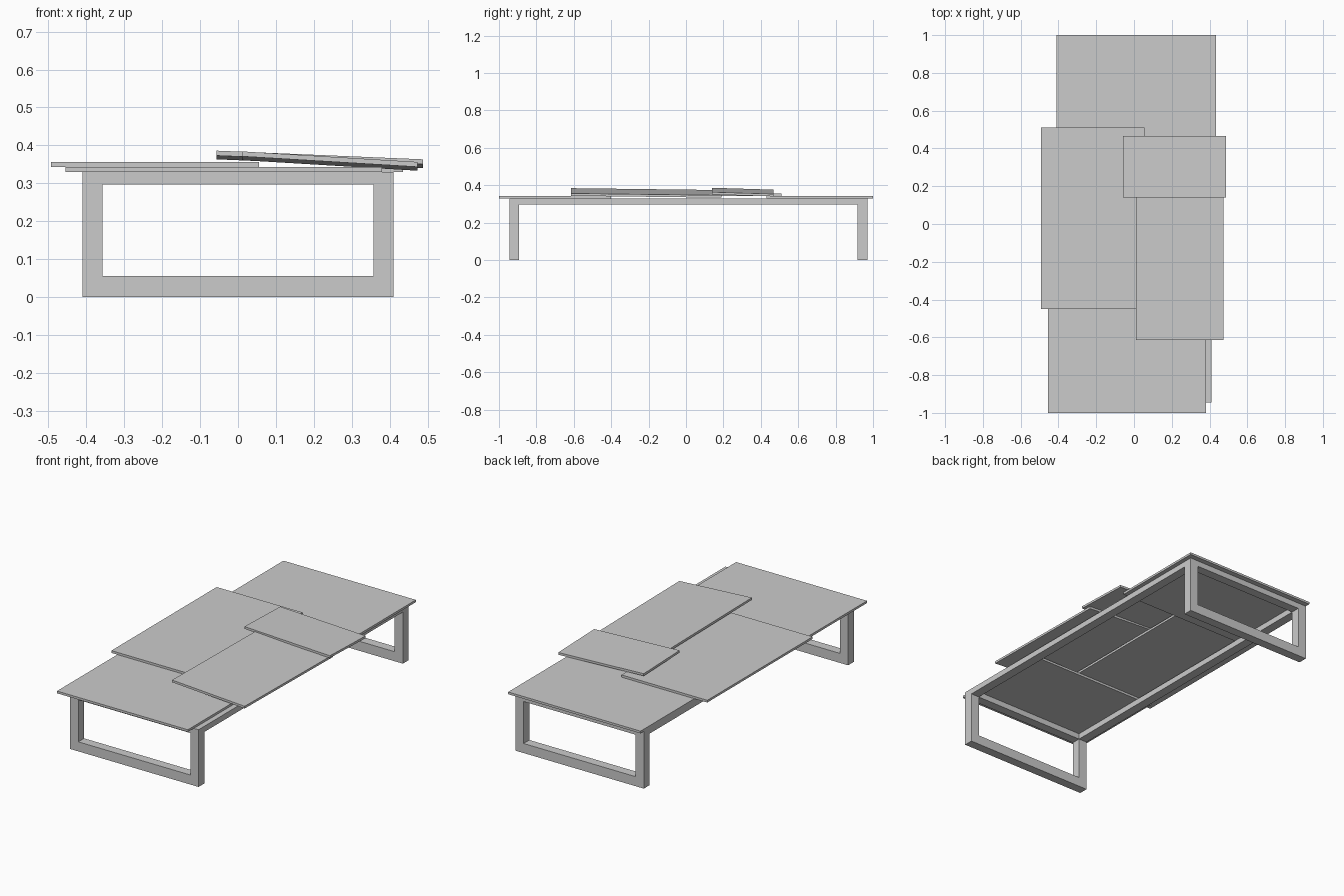
import bpy

if "Cube" in bpy.data.objects:
    bpy.data.objects.remove(bpy.data.objects["Cube"])


def add_mesh(name, verts, faces):
    mesh = bpy.data.meshes.new(name)
    mesh.from_pydata(verts, [], faces)
    mesh.update()
    obj = bpy.data.objects.new(name, mesh)
    bpy.context.collection.objects.link(obj)
    return obj


def board(name, x0, x1, y0, y1, z, thick=0.013, slope_x=0.0, slope_y=0.0):
    """Flat board; z is the underside height at (x0, y0), slopes tilt it."""
    corners = [(x0, y0), (x1, y0), (x1, y1), (x0, y1)]
    verts = [(x, y, z + slope_x * (x - x0) + slope_y * (y - y0) + h)
             for h in (0, thick) for x, y in corners]
    faces = [(3, 2, 1, 0), (4, 5, 6, 7)]
    faces += [(i, (i + 1) % 4, (i + 1) % 4 + 4, i + 4) for i in range(4)]
    return add_mesh(name, verts, faces)


def leg_loop(name, y0, y1):
    """Closed rectangular leg loop with mitred corners."""
    outer = [(-0.41, 0), (0.41, 0), (0.41, 0.33), (-0.41, 0.33)]
    inner = [(-0.357, 0.055), (0.357, 0.055), (0.357, 0.297), (-0.357, 0.297)]
    verts = [(x, y, z) for y in (y0, y1) for x, z in outer + inner]
    faces = []
    for i in range(4):
        j = (i + 1) % 4
        faces += [(i, j, j + 4, i + 4),
                  (i + 8, i + 12, j + 12, j + 8),
                  (i, i + 8, j + 8, j),
                  (i + 4, j + 4, j + 12, i + 12)]
    return add_mesh(name, verts, faces)


# Base: two leg loops joined by side rails
leg_loop("front_leg_loop", -0.945, -0.892)
leg_loop("back_leg_loop", 0.917, 0.97)
board("left_rail", -0.41, -0.357, -0.892, 0.917, 0.297, thick=0.033)
board("right_rail", 0.357, 0.41, -0.892, 0.917, 0.297, thick=0.033)

# Lower boards lying on the base
board("front_board", -0.455, 0.38, -1.0, -0.40, 0.33)
board("back_board", -0.41, 0.435, 0.43, 1.0, 0.33)

# Left board bridging the two lower boards
board("left_board", -0.493, 0.055, -0.45, 0.51, 0.343)

# Tilted boards leaning on the ones beneath
board("right_board", 0.01, 0.473, -0.615, 0.19, 0.371,
      slope_x=-0.06, slope_y=-0.0125)
board("small_upper_board", -0.057, 0.488, 0.14, 0.467, 0.373,
      slope_x=-0.042, slope_y=-0.03)
